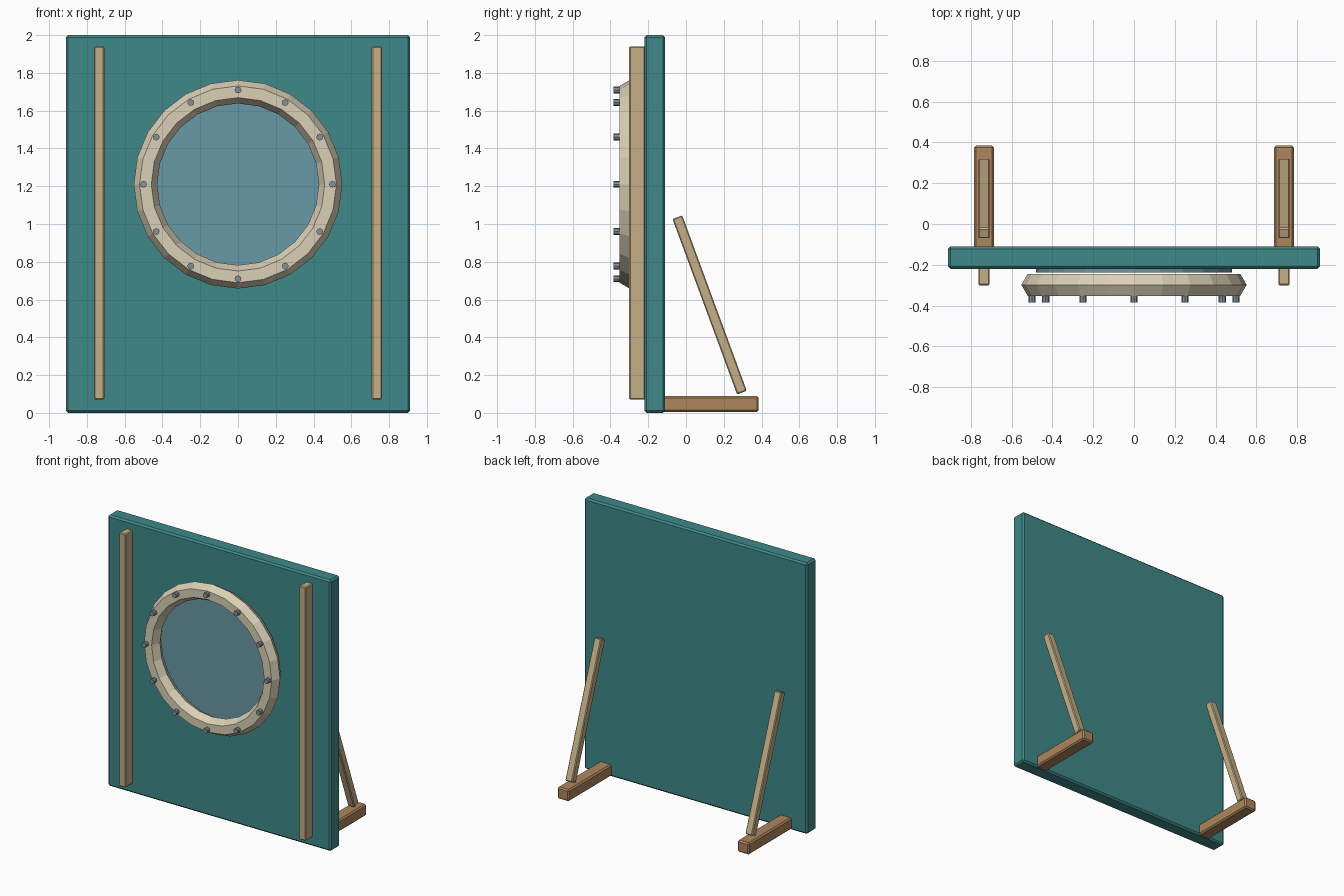
import bpy, math
from mathutils import Matrix

if "Cube" in bpy.data.objects:
    bpy.data.objects.remove(bpy.data.objects["Cube"])


def material(name, rgb):
    m = bpy.data.materials.new(name)
    m.diffuse_color = (*rgb, 1)
    m.use_nodes = True
    m.node_tree.nodes["Principled BSDF"].inputs["Base Color"].default_value = m.diffuse_color
    return m


TEAL = material("teal_paint", (0.05, 0.25, 0.25))
PALE = material("pale_wood", (0.56, 0.43, 0.24))
BROWN = material("brown_wood", (0.42, 0.24, 0.11))
CREAM = material("cream_rim", (0.70, 0.63, 0.46))
GLASS = material("blue_glass", (0.14, 0.32, 0.38))
STEEL = material("grey_bolt", (0.24, 0.29, 0.31))


def box(name, loc, size, mat, bevel, tilt=0):
    bpy.ops.mesh.primitive_cube_add(size=1, location=loc, rotation=(tilt, 0, 0))
    o = bpy.context.object
    o.name = name
    o.data.transform(Matrix.Diagonal((*size, 1)))
    o.data.materials.append(mat)
    b = o.modifiers.new("bevel", "BEVEL")
    b.width, b.segments = bevel, 1
    return o


def disc(name, loc, radius, depth, sides, mat):
    bpy.ops.mesh.primitive_cylinder_add(vertices=sides, radius=radius, depth=depth,
                                        location=loc, rotation=(math.pi / 2, 0, 0))
    o = bpy.context.object
    o.name = name
    o.data.materials.append(mat)
    return o


# Upright board
box("board", (0, -0.165, 1), (1.822, 0.11, 2), TEAL, 0.012)

# Front battens, rear feet and leaning braces on both sides
for side, sx in (("left", -1), ("right", 1)):
    x = sx * 0.735
    box(f"batten_{side}", (x, -0.258, 1.005), (0.054, 0.085, 1.87), PALE, 0.006)
    box(f"foot_{side}", (x, 0.11, 0.047), (0.096, 0.55, 0.086), BROWN, 0.01)
    box(f"brace_{side}", (x, 0.125, 0.572), (0.056, 0.055, 0.99), PALE, 0.006,
        math.radians(20.2))

# Round window: glass and six-sided rim
ZC = 1.21
disc("window_glass", (0, -0.227, ZC), 0.48, 0.02, 24, GLASS)
bpy.ops.mesh.primitive_torus_add(major_radius=0.49, minor_radius=0.062, major_segments=24,
                                 minor_segments=6, location=(0, -0.298, ZC),
                                 rotation=(math.pi / 2, 0, 0))
rim = bpy.context.object
rim.name = "window_rim"
rim.data.materials.append(CREAM)

# Ring of bolts
for i in range(12):
    a = i * math.pi / 6
    disc(f"bolt_{i + 1}", (0.5 * math.cos(a), -0.367, ZC + 0.5 * math.sin(a)),
         0.018, 0.036, 8, STEEL)
